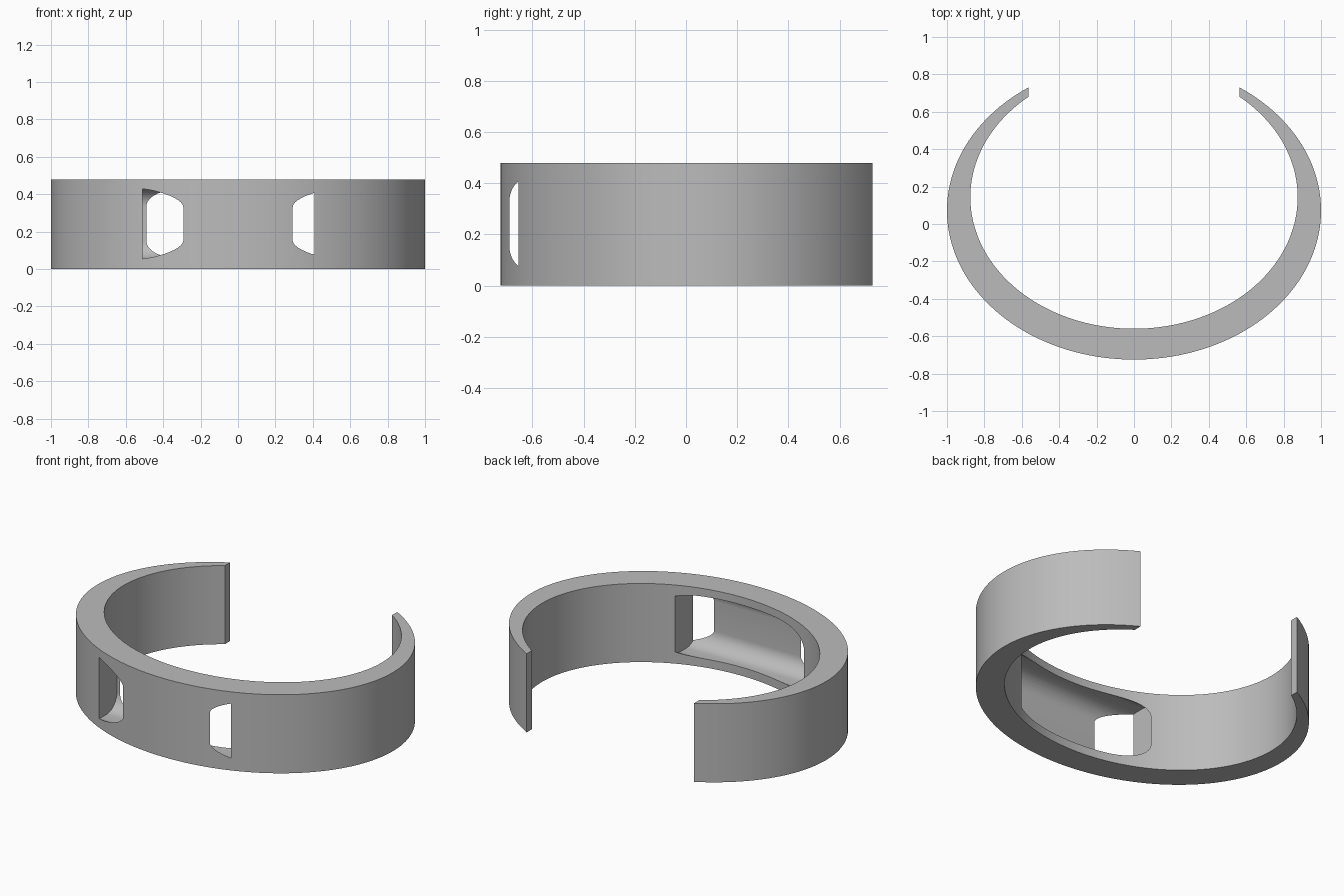
import bpy
import bmesh
from math import sin, cos, asin, pi, radians

HEIGHT = 0.48
GAP_X = 0.565      # half width of the opening at the back
STEPS = 128

cube = bpy.data.objects.get("Cube")
if cube:
    bpy.data.objects.remove(cube, do_unlink=True)

grey = bpy.data.materials.new("satin grey")
grey.use_nodes = True
colour = (0.5, 0.5, 0.5, 1)
grey.diffuse_color = colour
grey.node_tree.nodes["Principled BSDF"].inputs["Base Color"].default_value = colour


def make_object(name, bm):
    bmesh.ops.recalc_face_normals(bm, faces=bm.faces)
    mesh = bpy.data.meshes.new(name)
    bm.to_mesh(mesh)
    bm.free()
    mesh.materials.append(grey)
    obj = bpy.data.objects.new(name, mesh)
    bpy.context.collection.objects.link(obj)
    return obj


def open_ellipse(a, b, cy):
    """Points of an ellipse that starts and ends at the back gap."""
    end = pi - asin(GAP_X / a)
    angles = [end * (2 * i / STEPS - 1) for i in range(STEPS + 1)]
    return [(a * sin(t), cy - b * cos(t)) for t in angles]


# Open band: thick at the front, thin towards the gap
bm = bmesh.new()
outer = open_ellipse(1.0, 0.797, 0.072)
inner = open_ellipse(0.875, 0.703, 0.143)
rows = [[bm.verts.new((x, y, z)) for x, y in pts]
        for pts, z in ((outer, 0), (outer, HEIGHT), (inner, HEIGHT), (inner, 0))]
for r in range(4):
    p, q = rows[r], rows[(r + 1) % 4]
    for i in range(STEPS):
        bm.faces.new((p[i], p[i + 1], q[i + 1], q[i]))
for i in (0, STEPS):
    bm.faces.new([row[i] for row in rows])
band = make_object("band", bm)

# Pocket cutter: straight bar with rounded long edges, breaking through the front
X0, X1 = -0.51, 0.41
Y0, Y1 = -0.69, -0.439
HALF, R, ARC = 0.19, 0.1, 12
corners = [(Y1 - R, HALF - R), (Y0 + R, HALF - R),
           (Y0 + R, R - HALF), (Y1 - R, R - HALF)]
profile = []
for k, (cy, cz) in enumerate(corners):
    for i in range(ARC + 1):
        t = (k + i / ARC) * pi / 2
        profile.append((cy + R * cos(t), HEIGHT / 2 + 0.002 + cz + R * sin(t)))
bm = bmesh.new()
left, right = [[bm.verts.new((x, y, z)) for y, z in profile] for x in (X0, X1)]
n = len(profile)
for i in range(n):
    j = (i + 1) % n
    bm.faces.new((left[i], left[j], right[j], right[i]))
bm.faces.new(left)
bm.faces.new(right)
cutter = make_object("pocket_cutter", bm)
cutter.hide_render = True

# Cut the pocket and its two windows
cut = band.modifiers.new("pocket", 'BOOLEAN')
cut.operation = 'DIFFERENCE'
cut.solver = 'EXACT'
cut.object = cutter
bpy.ops.object.select_all(action='DESELECT')
band.select_set(True)
bpy.context.view_layer.objects.active = band
bpy.ops.object.modifier_apply(modifier=cut.name)
bpy.data.objects.remove(cutter, do_unlink=True)
bpy.ops.object.shade_smooth_by_angle(angle=radians(30))
